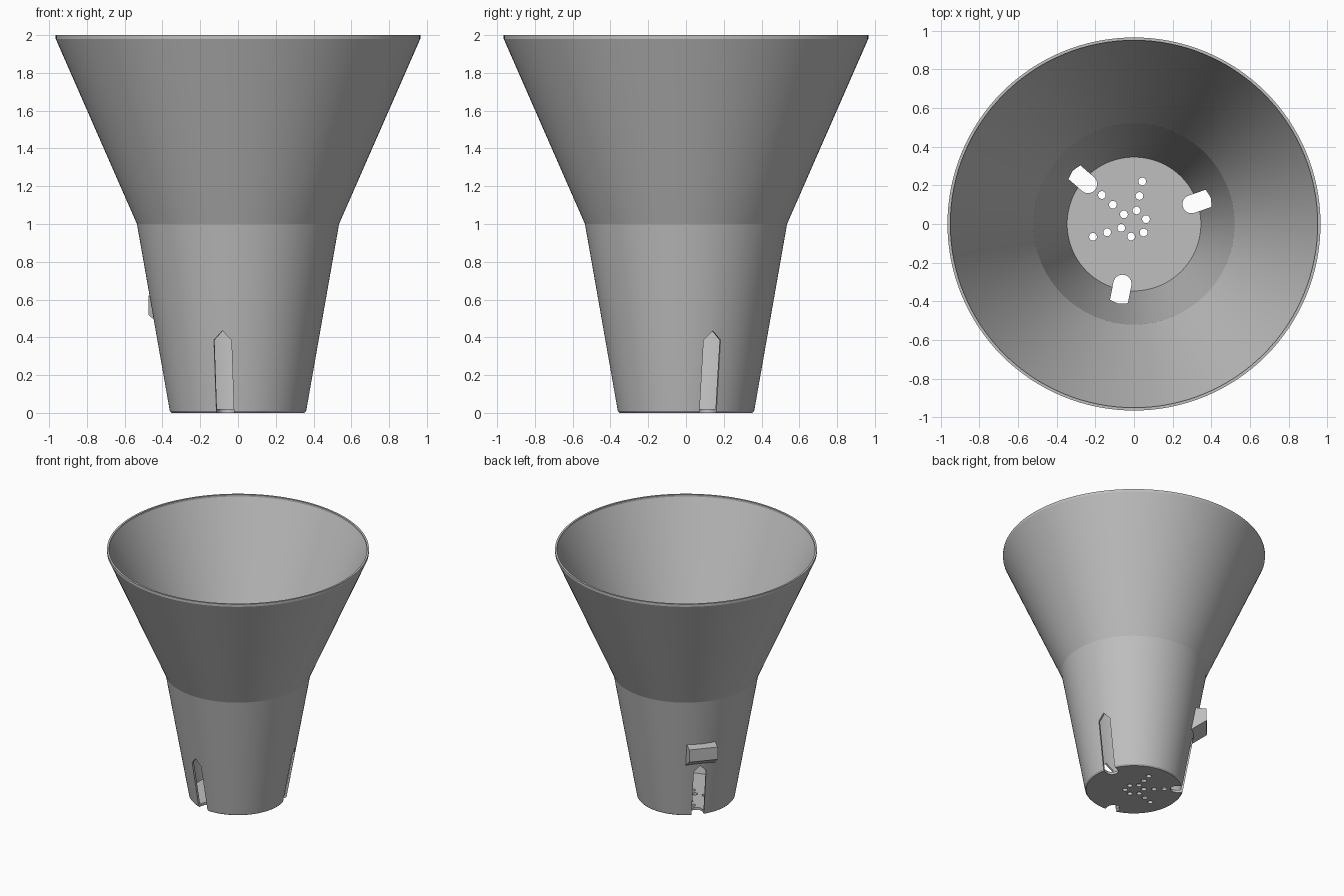
import bpy, bmesh, math
from mathutils import Matrix, Vector

if "Cube" in bpy.data.objects:
    bpy.data.objects.remove(bpy.data.objects["Cube"])

SLOT_ANGLES = [19, 139, 259]
LUG_ANGLE = 139

grey = bpy.data.materials.new("plain_grey")
grey.diffuse_color = (0.52, 0.52, 0.52, 1)
grey.use_nodes = True
grey.node_tree.nodes["Principled BSDF"].inputs["Base Color"].default_value = grey.diffuse_color


def finish(bm, name):
    bmesh.ops.recalc_face_normals(bm, faces=bm.faces)
    me = bpy.data.meshes.new(name)
    bm.to_mesh(me)
    bm.free()
    ob = bpy.data.objects.new(name, me)
    bpy.context.collection.objects.link(ob)
    me.materials.append(grey)
    return ob


def turn(deg):
    return Matrix.Rotation(math.radians(deg), 3, 'Z')


# Thin-walled flared cup with a floor, revolved from one closed profile
profile = [(0, 0), (0.352, 0), (0.361, 0.01), (0.535, 1), (0.965, 1.98), (0.965, 2),
           (0.95, 2), (0.95, 1.984), (0.52, 1), (0.346, 0.02), (0, 0.02)]
bm = bmesh.new()
vs = [bm.verts.new((r, 0, z)) for r, z in profile]
es = [bm.edges.new(p) for p in zip(vs, vs[1:])]
bmesh.ops.spin(bm, geom=vs + es, cent=(0, 0, 0), axis=(0, 0, 1),
               angle=2 * math.pi, steps=128)
bmesh.ops.remove_doubles(bm, verts=bm.verts, dist=1e-4)
cup = finish(bm, "flared_cup")

# Cutter: three pointed slots with round inner ends
bm = bmesh.new()
W, R_IN, R_OUT = 0.047, 0.268, 0.6
for deg in SLOT_ANGLES:
    rot = turn(deg)
    half = [(R_IN + W * (1 - math.cos(t)), W * math.sin(t))
            for t in [math.pi / 2 * i / 8 for i in range(9)]] + [(R_OUT, W), (R_OUT, 0)]
    n = len(half)
    plan = half + [(x, -y) for x, y in half[-2:0:-1]]
    low = [bm.verts.new(rot @ Vector((x, y, -0.1))) for x, y in plan]
    top = [bm.verts.new(rot @ Vector((x, y, 0.435 - abs(y) * 1.05))) for x, y in plan]
    bm.faces.new(low)
    bm.faces.new(top[:n])
    bm.faces.new(top[n - 1:] + top[:1])
    for i in range(len(plan)):
        j = (i + 1) % len(plan)
        bm.faces.new((low[i], low[j], top[j], top[i]))

# Cutter: drain holes in the floor
holes = [(0.043, 0.22), (0.028, 0.145), (0.013, 0.07),
         (-0.052, 0.05), (-0.109, 0.1), (-0.166, 0.15),
         (-0.066, -0.02), (-0.139, -0.043), (-0.212, -0.066),
         (0.062, 0.025), (0.05, -0.044), (-0.015, -0.065)]
for x, y in holes:
    bmesh.ops.create_cone(bm, cap_ends=True, segments=24, radius1=0.02, radius2=0.02,
                          depth=0.2, matrix=Matrix.Translation((x, y, 0)))
cutter = finish(bm, "slot_and_hole_cutter")
cutter.hide_render = True

bpy.context.view_layer.objects.active = cup
cup.select_set(True)
mod = cup.modifiers.new("cut", 'BOOLEAN')
mod.operation = 'DIFFERENCE'
mod.solver = 'EXACT'
mod.object = cutter
bpy.ops.object.modifier_apply(modifier=mod.name)
bpy.data.objects.remove(cutter, do_unlink=True)
bpy.ops.object.shade_smooth_by_angle(angle=math.radians(10))

# Lug on the back wall, flat on top and tapering into the wall below
lug_profile = [(0.424, 0.445), (0.535, 0.52), (0.535, 0.62), (0.456, 0.63)]
bm = bmesh.new()
rot = turn(LUG_ANGLE)
ends = [[bm.verts.new(rot @ Vector((r, s * 0.108, z))) for r, z in lug_profile]
        for s in (-1, 1)]
for end in ends:
    bm.faces.new(end)
for i in range(4):
    j = (i + 1) % 4
    bm.faces.new((ends[0][i], ends[0][j], ends[1][j], ends[1][i]))
finish(bm, "hanging_lug")
